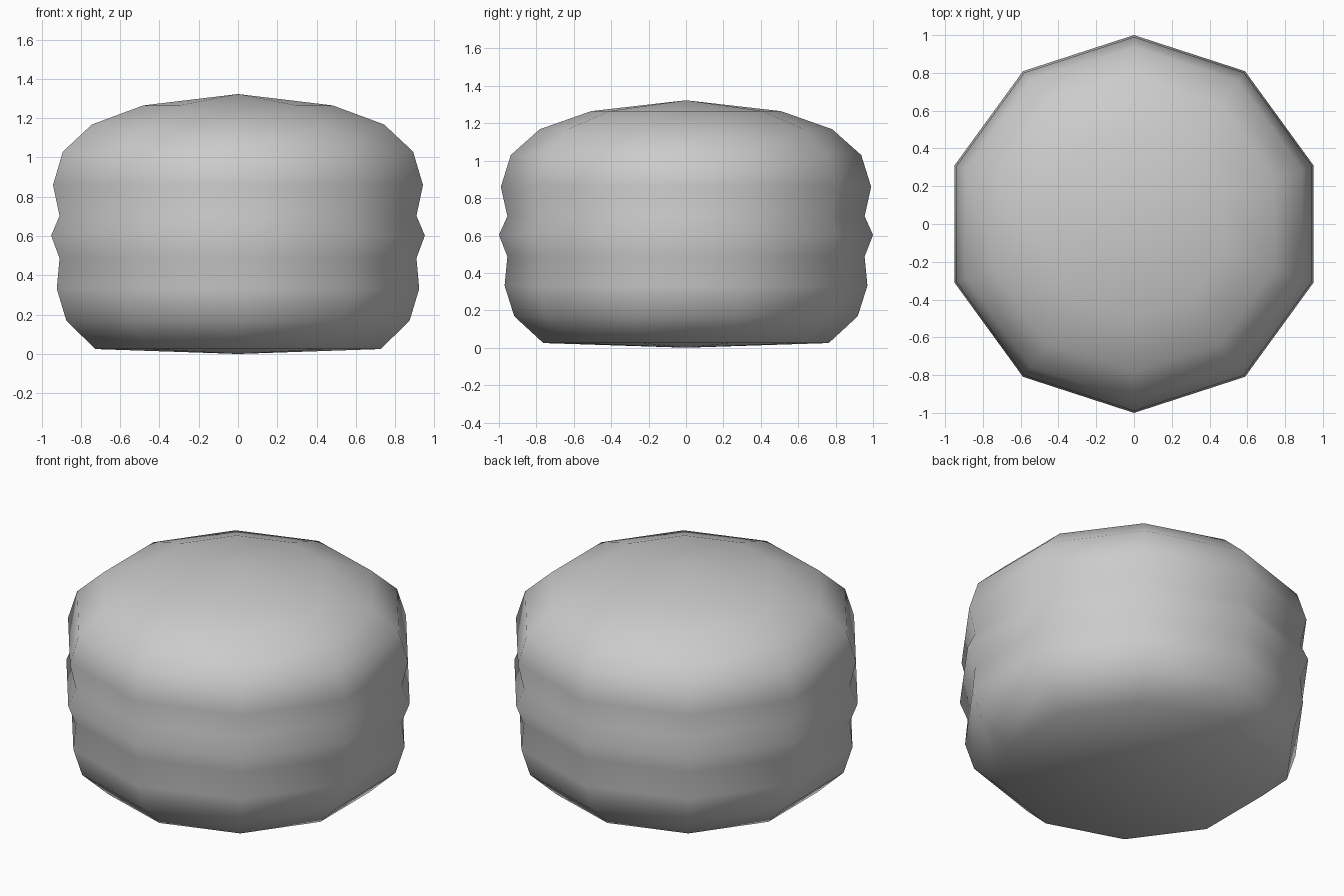
import bpy, bmesh
from math import sin, cos, pi

if "Cube" in bpy.data.objects:
    bpy.data.objects.remove(bpy.data.objects["Cube"])

SIDES = 10
# Outline (radius, height) from bottom rim to top rim
profile = [(0.763, 0.025), (0.918, 0.168), (0.97, 0.332), (0.955, 0.487),
           (1.0, 0.603), (0.955, 0.703), (0.99, 0.86), (0.937, 1.03),
           (0.782, 1.168), (0.507, 1.265)]

# Burger body: ten-sided lathe with a corner on the y axis
bm = bmesh.new()
rings = [[bm.verts.new((r * sin(2 * pi * i / SIDES), -r * cos(2 * pi * i / SIDES), z))
          for i in range(SIDES)] for r, z in profile]
bottom = bm.verts.new((0, 0, 0))
top = bm.verts.new((0, 0, 1.323))
for i in range(SIDES):
    j = (i + 1) % SIDES
    bm.faces.new((bottom, rings[0][j], rings[0][i]))
    for low, high in zip(rings, rings[1:]):
        bm.faces.new((low[i], low[j], high[j], high[i]))
    bm.faces.new((rings[-1][i], rings[-1][j], top))
for face in bm.faces:
    face.smooth = True
bmesh.ops.recalc_face_normals(bm, faces=bm.faces)

mesh = bpy.data.meshes.new("burger_body")
bm.to_mesh(mesh)
bm.free()
bpy.context.collection.objects.link(bpy.data.objects.new("burger_body", mesh))
